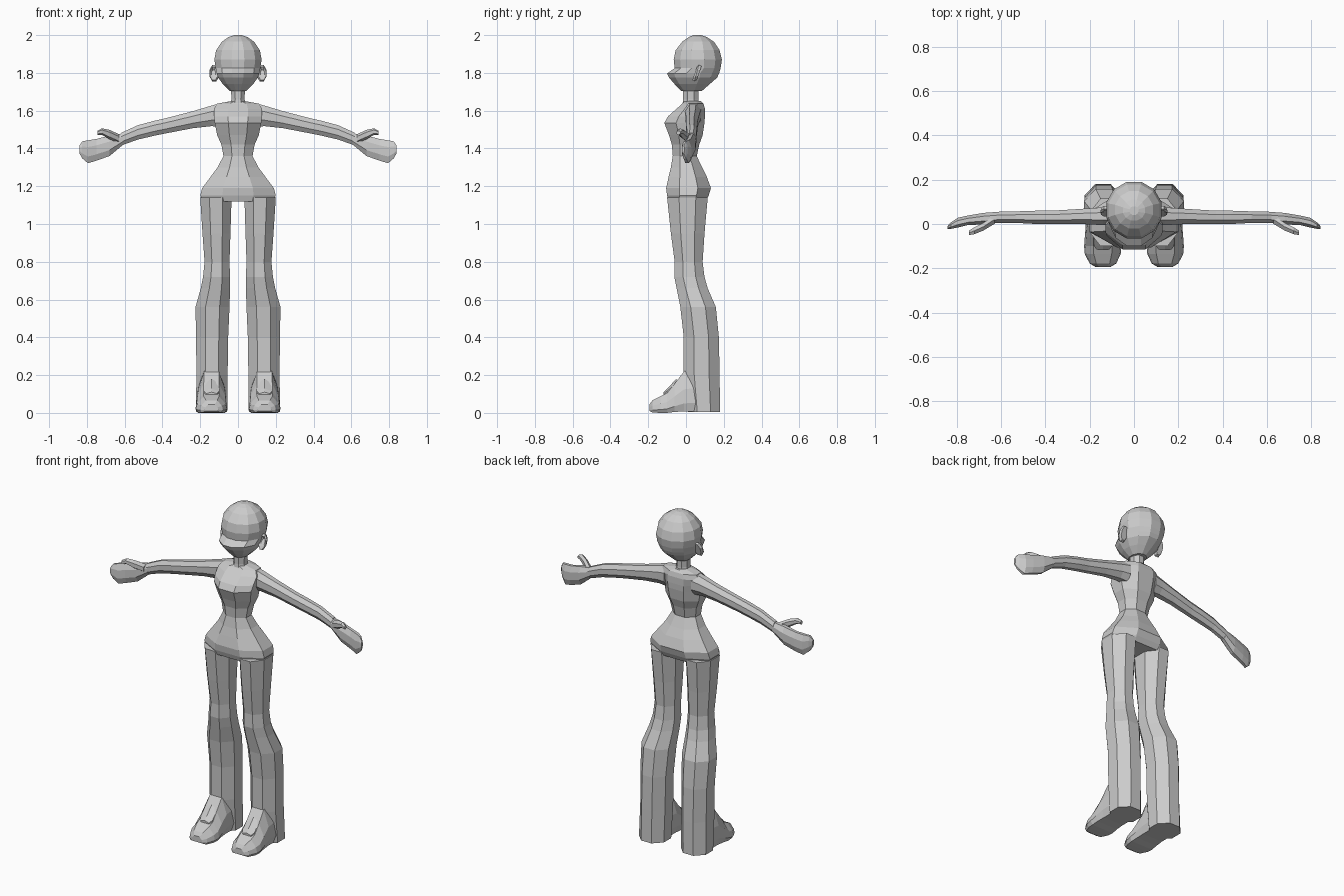
import bpy, bmesh, math


def ngon(n):
    """Polygon filling the square -1..1, flats facing the axes."""
    k = 1 / math.cos(math.pi / n)
    return [(k * math.cos(2 * math.pi * (i + 0.5) / n),
             k * math.sin(2 * math.pi * (i + 0.5) / n)) for i in range(n)]


def loft(name, axis, rings, profile, mirror=False, shear=0):
    """Skin rings (t, u0, u1, v0, v1) along an axis; u, v are the other two axes in xyz order."""
    bm = bmesh.new()
    loops = []
    for t, u0, u1, v0, v1 in rings:
        loop = []
        for a, b in profile:
            u = (u0 + u1) / 2 + a * (u1 - u0) / 2
            v = (v0 + v1) / 2 + b * (v1 - v0) / 2
            s = t + shear * b
            co = {'x': (s, u, v), 'y': (u, s, v), 'z': (u, v, s)}[axis]
            loop.append(bm.verts.new(co))
        loops.append(loop)
    n = len(profile)
    for p, q in zip(loops, loops[1:]):
        for i in range(n):
            j = (i + 1) % n
            bm.faces.new((p[i], p[j], q[j], q[i]))
    bm.faces.new(loops[0][::-1])
    bm.faces.new(loops[-1])
    bmesh.ops.recalc_face_normals(bm, faces=bm.faces)
    me = bpy.data.meshes.new(name)
    bm.to_mesh(me)
    bm.free()
    ob = bpy.data.objects.new(name, me)
    bpy.context.collection.objects.link(ob)
    if mirror:
        ob.modifiers.new("mirror", 'MIRROR').use_mirror_merge = False
    return ob


def sym(rows):
    """Rows (z, half width, front, back) to symmetric rings."""
    return [(z, -w, w, f, b) for z, w, f, b in rows]


OCT = ngon(8)

# Head with protruding lip and small chin
loft("head", 'z', sym([
    (1.705, .045, -.025, .085), (1.74, .08, -.06, .125), (1.775, .105, -.09, .165),
    (1.797, .113, -.10, .175), (1.825, .118, -.06, .183), (1.87, .125, -.065, .19),
    (1.92, .116, -.055, .178), (1.965, .085, -.02, .148), (1.99, .05, .015, .11),
    (2.0, .02, .04, .08)]), ngon(12))

# Ears: thin leaning discs with a recessed front
loft("ears", 'y', [
    (.055, .118, .14, 1.78, 1.815), (.046, .108, .148, 1.762, 1.832),
    (.056, .10, .151, 1.755, 1.842), (.07, .105, .146, 1.762, 1.835)],
    OCT, mirror=True, shear=.012)

# Neck
loft("neck", 'z', sym([(1.62, .042, -.02, .07), (1.66, .035, -.015, .065),
                       (1.73, .037, -.015, .065)]), OCT)

# Torso: shoulders, bust, waist, hips
loft("torso", 'z', sym([
    (1.12, .185, -.09, .105), (1.15, .20, -.10, .12), (1.19, .19, -.105, .132),
    (1.25, .145, -.092, .11), (1.30, .108, -.08, .085), (1.36, .077, -.07, .057),
    (1.42, .088, -.075, .07), (1.47, .11, -.09, .088), (1.535, .123, -.115, .098),
    (1.57, .128, -.095, .10), (1.61, .128, -.05, .10), (1.637, .11, -.02, .093),
    (1.65, .04, -.01, .08)]), OCT)

# Arms
loft("arms", 'x', [
    (.09, -.005, .08, 1.515, 1.64), (.14, -.005, .075, 1.518, 1.627),
    (.24, 0, .068, 1.507, 1.597), (.37, 0, .06, 1.482, 1.563),
    (.44, 0, .06, 1.468, 1.547), (.53, .005, .057, 1.447, 1.523),
    (.62, .005, .055, 1.415, 1.482)], OCT, mirror=True)

# Mitten hands with thumbs
loft("hands", 'x', [
    (.61, .005, .055, 1.418, 1.48), (.68, -.002, .05, 1.36, 1.468),
    (.75, -.005, .038, 1.335, 1.45), (.795, -.016, .028, 1.322, 1.443),
    (.825, -.022, .008, 1.348, 1.437), (.84, -.022, -.008, 1.375, 1.415)],
    OCT, mirror=True)
loft("thumbs", 'x', [
    (.63, 0, .04, 1.43, 1.472), (.68, -.03, .005, 1.452, 1.495),
    (.72, -.046, -.015, 1.474, 1.504), (.745, -.05, -.03, 1.473, 1.492)],
    ngon(6), mirror=True)

# Legs with full calves
loft("legs", 'z', [
    (.005, .057, .223, .01, .18), (.2, .055, .22, -.012, .178),
    (.4, .052, .222, -.012, .174), (.56, .045, .225, -.03, .158),
    (.66, .042, .197, -.05, .115), (.72, .042, .185, -.062, .098),
    (.8, .045, .177, -.06, .088), (.95, .04, .188, -.08, .098),
    (1.14, .034, .2, -.10, .115)], OCT, mirror=True)

# Shoes sloping from ankle to toe
SHOE = [(-.85, -1), (.85, -1), (1, -.6), (.92, .1), (.5, 1), (-.5, 1), (-.92, .1), (-1, -.6)]
loft("shoes", 'y', [
    (-.193, .105, .175, .01, .045), (-.178, .08, .2, .002, .066),
    (-.135, .06, .222, 0, .088), (-.1, .056, .225, 0, .105),
    (-.06, .06, .222, .005, .155), (-.01, .062, .218, .008, .22),
    (.06, .062, .218, .008, .235)], SHOE, mirror=True)

# Tongue flaps on the shoes
loft("shoe_tongues", 'y', [
    (-.118, .112, .168, .08, .108), (-.1, .1, .18, .08, .125),
    (-.05, .105, .175, .1, .175)], ngon(6), mirror=True)
